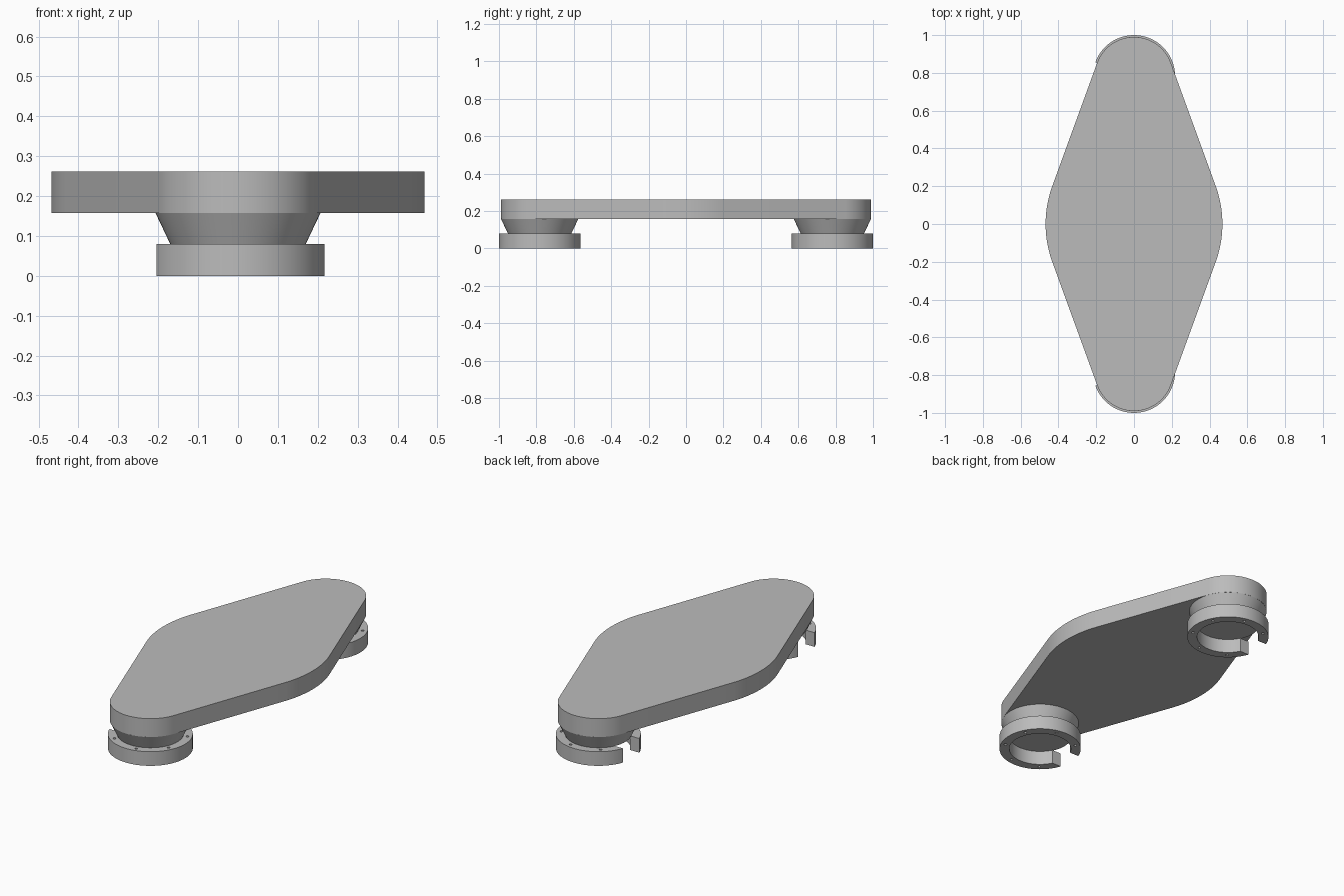
import bpy, bmesh
from math import radians, pi, sin, cos, asin

if "Cube" in bpy.data.objects:
    bpy.data.objects.remove(bpy.data.objects["Cube"])

GREY = bpy.data.materials.new("plain grey")
GREY.use_nodes = True
GREY.diffuse_color = (0.5, 0.5, 0.5, 1)
GREY.node_tree.nodes["Principled BSDF"].inputs["Base Color"].default_value = (0.5, 0.5, 0.5, 1)

FOOT_Y = 0.7825      # distance of each foot from the middle
TIP_R = 0.2075       # rounding of the plate tips
RING_R, BORE_R, RING_H = 0.2175, 0.165, 0.08
PLATE_Z, TOP_Z = 0.158, 0.262


def arc(cx, cy, r, start, end, steps):
    return [(cx + r * cos(start + (end - start) * i / steps),
             cy + r * sin(start + (end - start) * i / steps)) for i in range(steps + 1)]


def finish(obj, smooth=True):
    obj.data.materials.clear()
    obj.data.materials.append(GREY)
    bpy.ops.object.select_all(action='DESELECT')
    obj.select_set(True)
    bpy.context.view_layer.objects.active = obj
    if smooth:
        bpy.ops.object.shade_smooth_by_angle(angle=radians(30))
    return obj


def extrude_outline(name, points, z0, z1):
    bm = bmesh.new()
    face = bm.faces.new([bm.verts.new((x, y, z0)) for x, y in points])
    out = bmesh.ops.extrude_face_region(bm, geom=[face])
    for v in out["geom"]:
        if isinstance(v, bmesh.types.BMVert):
            v.co.z = z1
    bmesh.ops.recalc_face_normals(bm, faces=bm.faces)
    mesh = bpy.data.meshes.new(name)
    bm.to_mesh(mesh)
    bm.free()
    obj = bpy.data.objects.new(name, mesh)
    bpy.context.collection.objects.link(obj)
    return obj


# Plate: a rounded rhombus, four arcs joined by straight edges
lean = radians(20)
side_r, half_w = 0.587, 0.468
outline = []
for cx, cy, r, mid, half in ((half_w - side_r, 0, side_r, 0, lean),
                             (0, FOOT_Y, TIP_R, pi / 2, pi / 2 - lean),
                             (side_r - half_w, 0, side_r, pi, lean),
                             (0, -FOOT_Y, TIP_R, -pi / 2, pi / 2 - lean)):
    outline += arc(cx, cy, r, mid - half, mid + half, 32)
finish(extrude_outline("plate", outline, PLATE_Z, TOP_Z))

# Feet: a tapered neck and an open clamp ring at each end
slot = 0.073
a_out, a_in = pi - asin(slot / RING_R), pi - asin(slot / BORE_R)
for side, sign in (("front", -1), ("back", 1)):
    y = sign * FOOT_Y
    bpy.ops.mesh.primitive_cone_add(vertices=64, radius1=0.17, radius2=TIP_R,
                                    depth=PLATE_Z - RING_H + 0.001,
                                    location=(0, y, (PLATE_Z + RING_H + 0.001) / 2))
    neck = bpy.context.object
    neck.name = side + "_neck"
    finish(neck)

    # Ring with its slot facing -x
    section = arc(0, y, RING_R, -a_out, a_out, 72) + arc(0, y, BORE_R, a_in, -a_in, 72)
    ring = extrude_outline(side + "_ring", section, 0, RING_H)

    # Six bolt holes, evenly spaced with the seventh place falling in the slot
    bm = bmesh.new()
    for k in range(1, 7):
        a = pi + k * 2 * pi / 7
        made = bmesh.ops.create_cone(bm, cap_ends=True, segments=12, radius1=0.008,
                                     radius2=0.008, depth=0.2)
        bmesh.ops.translate(bm, verts=made["verts"],
                            vec=(0.192 * cos(a), y + 0.192 * sin(a), RING_H / 2))
    mesh = bpy.data.meshes.new(side + "_hole_cutter")
    bm.to_mesh(mesh)
    bm.free()
    cutter = bpy.data.objects.new(side + "_hole_cutter", mesh)
    bpy.context.collection.objects.link(cutter)
    cutter.hide_render = True
    finish(ring, smooth=False)
    mod = ring.modifiers.new("bolt holes", 'BOOLEAN')
    mod.operation, mod.solver, mod.object = 'DIFFERENCE', 'EXACT', cutter
    bpy.ops.object.modifier_apply(modifier=mod.name)
    bpy.data.objects.remove(cutter)
    finish(ring)
